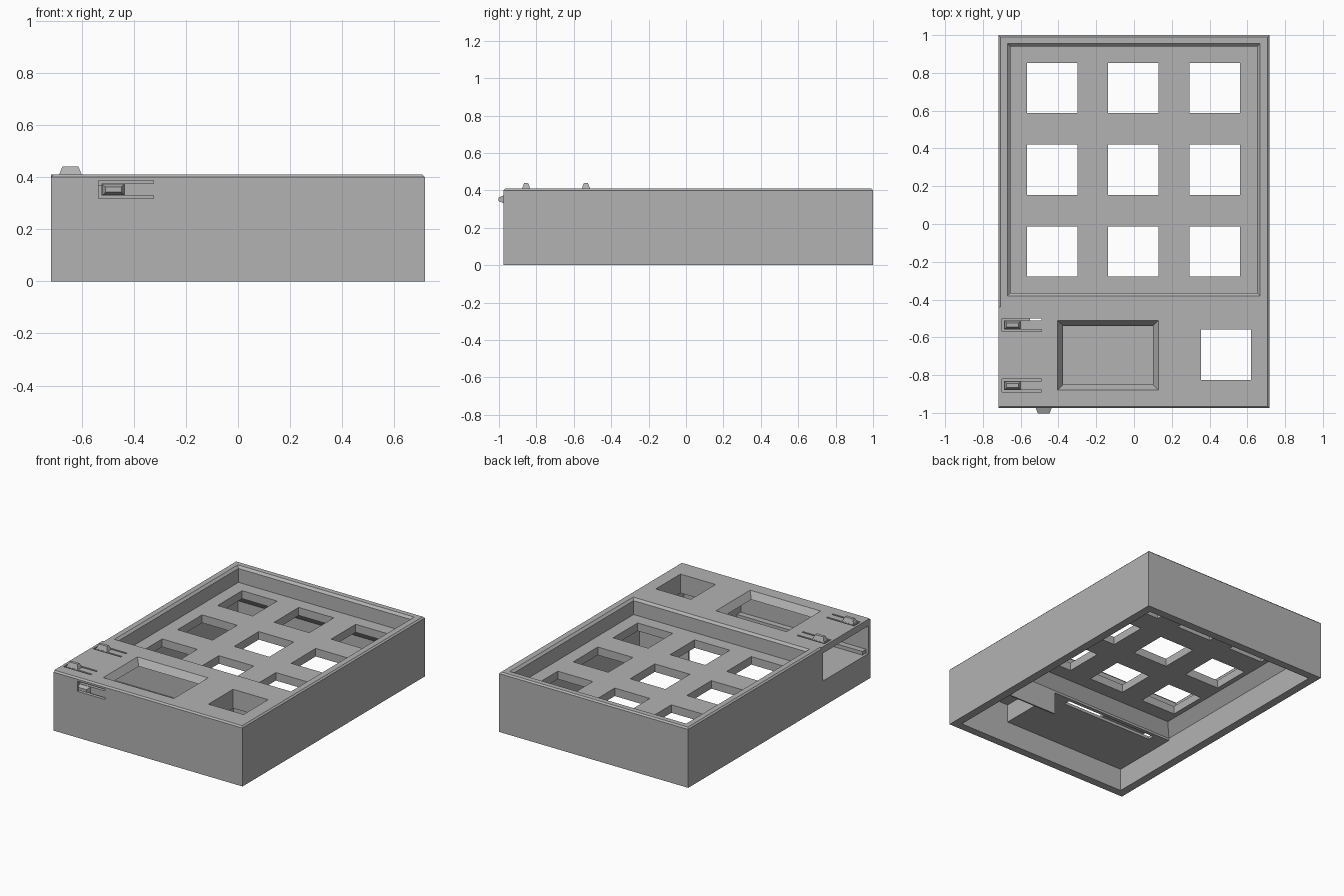
import bpy, bmesh
from mathutils import Matrix

cube = bpy.data.objects.get("Cube")
if cube:
    bpy.data.objects.remove(cube, do_unlink=True)

grey = bpy.data.materials.new("plain_grey")
grey.use_nodes = True
grey.diffuse_color = (0.45, 0.45, 0.45, 1)
grey.node_tree.nodes["Principled BSDF"].inputs["Base Color"].default_value = (0.45, 0.45, 0.45, 1)


def block(name, x0, x1, y0, y1, levels, matrix=None):
    """Box whose levels are (z, inset) pairs, so edges can be chamfered."""
    bm = bmesh.new()
    rings = []
    for z, i in levels:
        rings.append([bm.verts.new(p) for p in (
            (x0 + i, y0 + i, z), (x1 - i, y0 + i, z), (x1 - i, y1 - i, z), (x0 + i, y1 - i, z))])
    bm.faces.new(rings[0][::-1])
    bm.faces.new(rings[-1])
    for a, b in zip(rings, rings[1:]):
        for k in range(4):
            n = (k + 1) % 4
            bm.faces.new((a[k], a[n], b[n], b[k]))
    if matrix:
        bm.transform(matrix)
    bmesh.ops.recalc_face_normals(bm, faces=bm.faces)
    mesh = bpy.data.meshes.new(name)
    bm.to_mesh(mesh)
    bm.free()
    mesh.materials.append(grey)
    obj = bpy.data.objects.new(name, mesh)
    bpy.context.collection.objects.link(obj)
    return obj


def combine(target, tool, operation="DIFFERENCE"):
    mod = target.modifiers.new("combine", "BOOLEAN")
    mod.operation, mod.solver, mod.object = operation, "EXACT", tool
    bpy.context.view_layer.objects.active = target
    bpy.ops.object.modifier_apply(modifier=mod.name)
    bpy.data.objects.remove(tool, do_unlink=True)


def cut(*args):
    combine(case, block("cutter", *args))


# Outer case with chamfered top edge, left sharp beside the side opening
case = block("case", -.717, .717, -.975, 1, [(0, 0), (.4, 0), (.41, .01)])
combine(case, block("square_edge", -.717, -.5, -.965, -.44, [(.38, 0), (.41, 0)]), "UNION")

# Keypad pocket in the top
cut(-.67, .667, -.38, .955, [(.30, .015), (.395, .015), (.41, 0), (.45, 0)])

# Hollow underside: keypad bay, front corner bay, space below compartment
cut(-.66, .66, -.44, .945, [(-.1, 0), (.17, 0), (.245, .06)])
cut(.28, .66, -.92, -.45, [(-.1, 0), (.28, 0)])
cut(-.66, .29, -.92, -.42, [(-.1, 0), (.155, 0)])

# Compartment reached from the side opening
cut(-.8, .25, -.95, -.46, [(.175, 0), (.365, 0)])

# Square key holes
centres = [(x, y) for x in (-.433, -.004, .428) for y in (-.145, .287, .72)]
for x, y in centres + [(.487, -.692)]:
    cut(x - .133, x + .133, y - .133, y + .133, [(.15, 0), (.5, 0)])

# Display window with sloping frame, and slot in the compartment floor
cut(-.405, .13, -.88, -.51, [(.34, .03), (.365, .03), (.41, 0), (.45, 0)])
cut(-.55, .15, -.51, -.465, [(.1, 0), (.2, 0)])


def spring_clip(name, matrix):
    """U-shaped slot around a tongue, with a raised catch on it."""
    for x0, x1, y0, y1 in ((0, .21, .023, .035), (0, .21, -.035, -.023), (0, .012, -.035, .035)):
        combine(case, block("cutter", x0, x1, y0, y1, [(-.06, 0), (.02, 0)], matrix))
    block(name, .014, .1, -.022, .022, [(-.01, 0), (0, 0), (.03, .012)], matrix)


# Two clips on top, one on the front
for label, y in (("back", -.535), ("front", -.855)):
    spring_clip(f"top_catch_{label}", Matrix.Translation((-.7, y, .41)))
spring_clip("front_wall_catch",
            Matrix.Translation((-.535, -.972, .352)) @ Matrix.Rotation(1.5708, 4, "X"))

# Ledges inside the compartment
for label, y0, y1 in (("front", -.95, -.91), ("back", -.455, -.44)):
    block(f"compartment_rail_{label}", -.7, .25, y0, y1, [(.17, 0), (.2, 0)])
